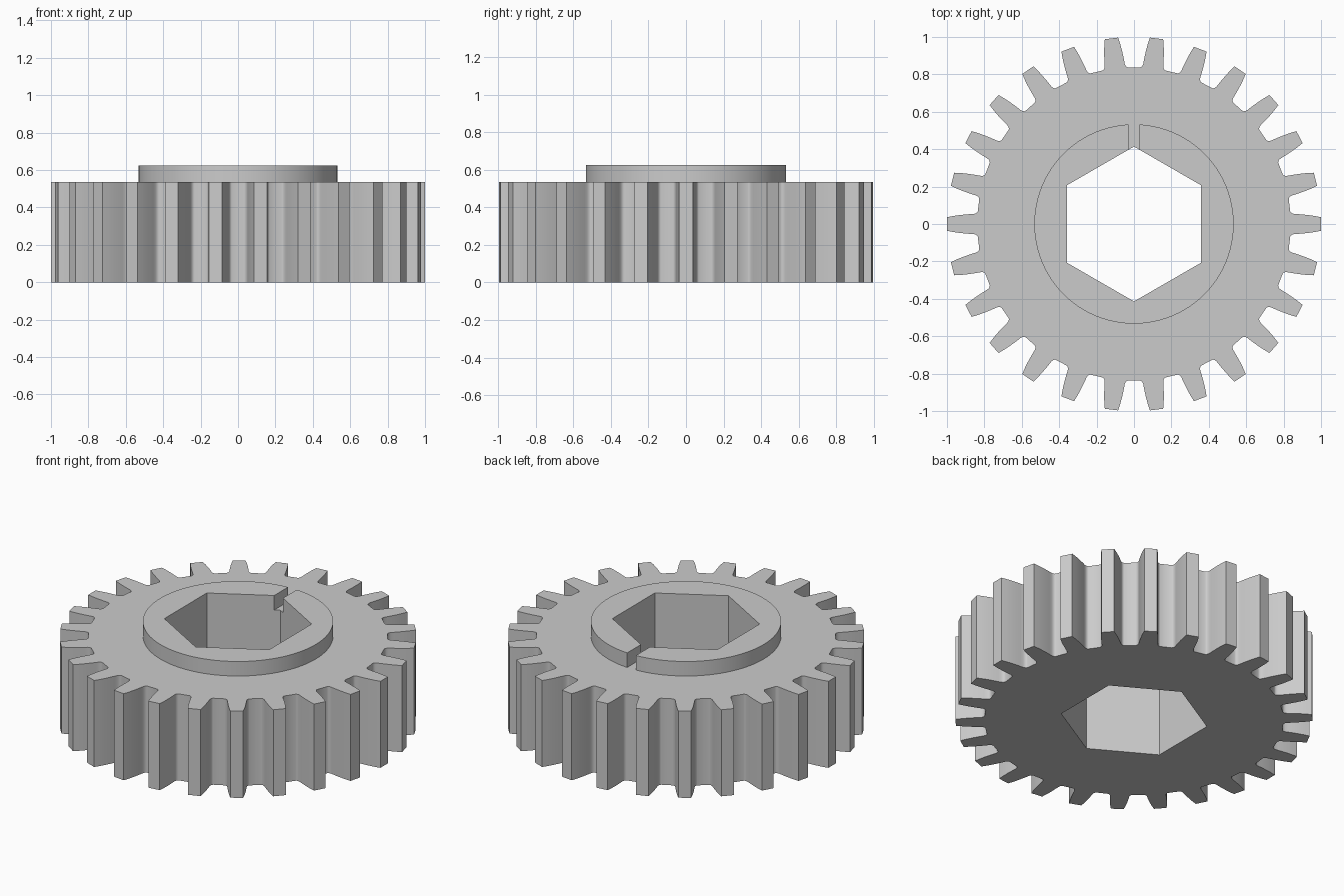
import bpy
import bmesh
from math import sin, cos, pi, tau, radians

TEETH = 26
GEAR_TOP = 0.535
HUB_TOP = 0.625

default_cube = bpy.data.objects.get("Cube")
if default_cube:
    bpy.data.objects.remove(default_cube, do_unlink=True)

# Single grey material
grey = bpy.data.materials.new("plain_grey")
grey.use_nodes = True
colour = (0.6, 0.6, 0.6, 1)
grey.diffuse_color = colour
grey.node_tree.nodes["Principled BSDF"].inputs["Base Color"].default_value = colour


def prism(name, outline, bottom, top):
    """Extrude a closed outline of (x, y) points between two heights."""
    bm = bmesh.new()
    base = bm.faces.new([bm.verts.new((x, y, bottom)) for x, y in outline])
    grown = bmesh.ops.extrude_face_region(bm, geom=[base], use_keep_orig=True)
    moved = [g for g in grown["geom"] if isinstance(g, bmesh.types.BMVert)]
    bmesh.ops.translate(bm, verts=moved, vec=(0, 0, top - bottom))
    bmesh.ops.recalc_face_normals(bm, faces=bm.faces)
    mesh = bpy.data.meshes.new(name)
    bm.to_mesh(mesh)
    bm.free()
    mesh.materials.append(grey)
    obj = bpy.data.objects.new(name, mesh)
    bpy.context.collection.objects.link(obj)
    return obj


def ring(radius, count, start=0.0):
    return [(radius * cos(start + tau * i / count),
             radius * sin(start + tau * i / count)) for i in range(count)]


def combine(target, other, operation):
    """Apply a boolean and discard the helper."""
    other.hide_render = True
    mod = target.modifiers.new(other.name, "BOOLEAN")
    mod.object = other
    mod.operation = operation
    mod.solver = "EXACT"
    bpy.context.view_layer.objects.active = target
    bpy.ops.object.modifier_apply(modifier=mod.name)
    bpy.data.objects.remove(other, do_unlink=True)


# Half tooth: (radius, half width along the arc), root to tip
flank = [(0.838, 0.068), (0.841, 0.062), (0.848, 0.057), (0.858, 0.054),
         (0.875, 0.053), (0.90, 0.051), (0.93, 0.048), (0.965, 0.043), (1.0, 0.036)]
tooth = [(r, -w / r) for r, w in flank] + [(r, w / r) for r, w in reversed(flank)]
gear_outline = [(r * cos(a + tau * i / TEETH), r * sin(a + tau * i / TEETH))
                for i in range(TEETH) for r, a in tooth]

# Toothed body with raised hub
gear = prism("gear", gear_outline, 0, GEAR_TOP)
combine(gear, prism("hub", ring(0.533, 96), 0.2, HUB_TOP), "UNION")

# Keyway slot through the back of the hub
slot = [(-0.03, 0.2), (0.03, 0.2), (0.03, 0.7), (-0.03, 0.7)]
combine(gear, prism("slot_cutter", slot, GEAR_TOP, 0.8), "DIFFERENCE")

# Hexagonal bore
combine(gear, prism("bore_cutter", ring(0.414, 6, pi / 2), -0.2, 0.9), "DIFFERENCE")

# Smooth curved walls, crisp corners
bpy.ops.object.select_all(action="DESELECT")
gear.select_set(True)
bpy.context.view_layer.objects.active = gear
bpy.ops.object.shade_smooth_by_angle(angle=radians(30))
